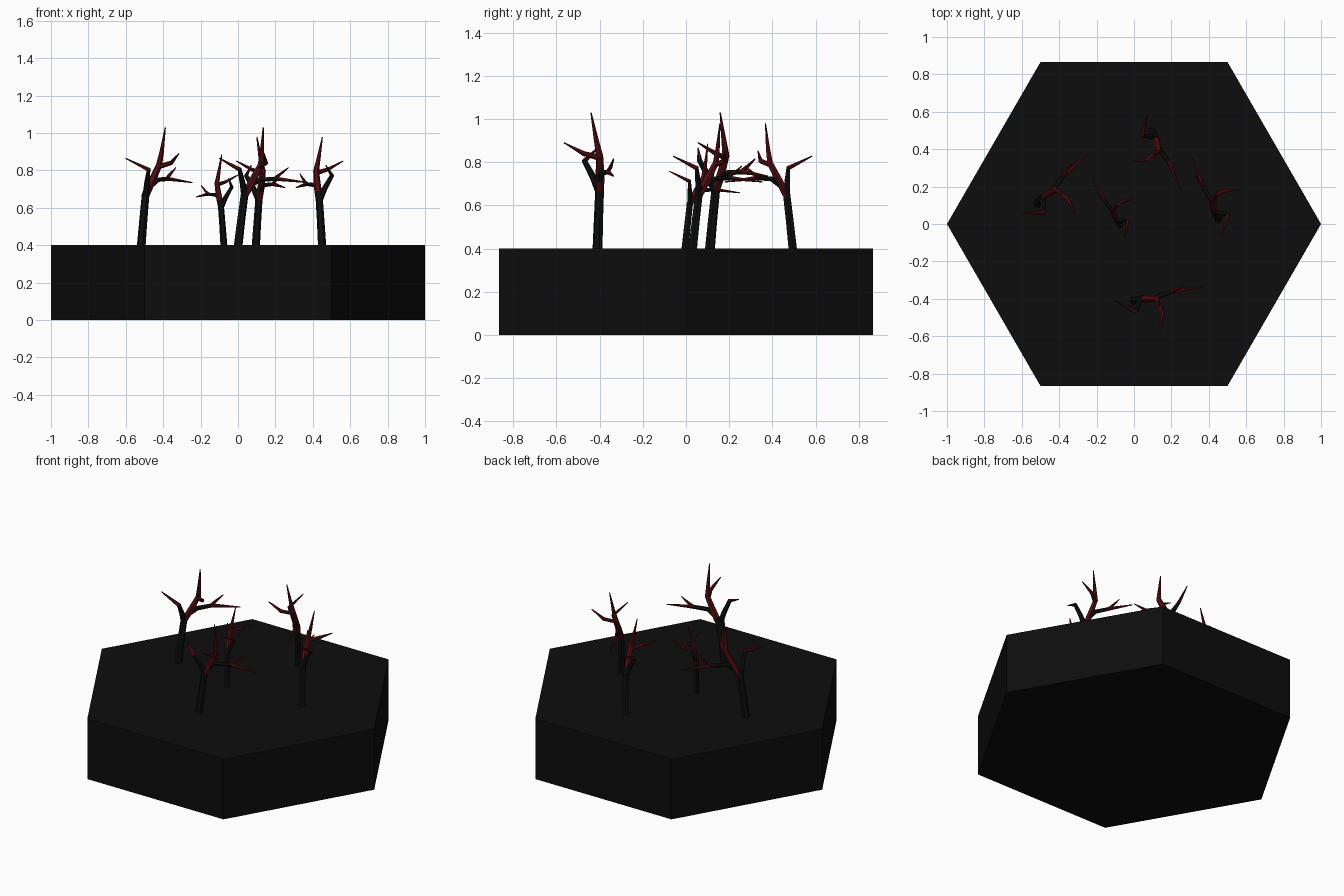
import bpy, bmesh, math
from mathutils import Vector

cube = bpy.data.objects.get("Cube")
if cube:
    bpy.data.objects.remove(cube)


def material(name, rgb):
    m = bpy.data.materials.new(name)
    m.use_nodes = True
    m.diffuse_color = (*rgb, 1)
    bsdf = m.node_tree.nodes["Principled BSDF"]
    bsdf.inputs["Base Color"].default_value = (*rgb, 1)
    bsdf.inputs["Roughness"].default_value = 0.9
    return m


stone = material("charcoal_ground", (0.004, 0.004, 0.004))
bark = material("black_bark", (0.004, 0.005, 0.0045))
red = material("dark_red_branch", (0.085, 0.004, 0.005))
BARK, RED = 0, 1

# Hexagonal ground tile
bpy.ops.mesh.primitive_cylinder_add(vertices=6, radius=1, depth=0.4, location=(0, 0, 0.2),
                                    rotation=(0, 0, math.radians(30)))
tile = bpy.context.object
tile.name = "hex_ground"
tile.data.materials.append(stone)


def limb(bm, path, colours, sides=6):
    """Tapered faceted tube through (x, y, z, radius) points, one colour per segment."""
    pts = [Vector(p[:3]) for p in path]
    rings = []
    for i, p in enumerate(pts):
        a, b = pts[max(i - 1, 0)], pts[min(i + 1, len(pts) - 1)]
        t = (b - a).normalized()
        ref = Vector((0.3, 1, 0.1))
        u = (ref - t * ref.dot(t)).normalized()
        v = t.cross(u)
        ring = []
        for k in range(sides):
            ang = math.tau * k / sides
            ring.append(bm.verts.new(p + (u * math.cos(ang) + v * math.sin(ang)) * path[i][3]))
        rings.append(ring)
    for lo, hi, colour in zip(rings, rings[1:], colours):
        for k in range(sides):
            n = (k + 1) % sides
            bm.faces.new((lo[k], lo[n], hi[n], hi[k])).material_index = colour
    bm.faces.new(rings[0][::-1]).material_index = colours[0]
    bm.faces.new(rings[-1]).material_index = colours[-1]


# Bare tree: trunk, leader, and its side branches
bm = bmesh.new()
limb(bm, [(0, 0, -0.01, .024), (.018, .005, .14, .022), (.035, .01, .27, .021), (.05, .01, .31, .02)],
     [BARK, BARK, BARK])
limb(bm, [(.037, .01, .27, .021), (.075, .012, .34, .021), (.122, .01, .43, .017),
          (.128, -.005, .50, .012), (.135, -.03, .63, .003)], [RED] * 4)
limb(bm, [(.035, .008, .26, .018), (.025, -.02, .33, .016), (.008, -.06, .405, .013),
          (-.10, 0, .465, .003)], [BARK, BARK, RED])
limb(bm, [(.118, .01, .42, .014), (.15, -.065, .44, .012), (.14, -.155, .49, .003)], [RED, RED])
limb(bm, [(.06, .01, .31, .014), (.115, .018, .35, .014), (.205, .05, .355, .012),
          (.375, .075, .335, .003)], [BARK, BARK, RED])
limb(bm, [(.19, .045, .353, .010), (.22, .06, .375, .009), (.27, .075, .415, .003)], [RED, RED])
bmesh.ops.recalc_face_normals(bm, faces=bm.faces)
tree_mesh = bpy.data.meshes.new("bare_tree")
bm.to_mesh(tree_mesh)
bm.free()
tree_mesh.materials.append(bark)
tree_mesh.materials.append(red)

# Five placed trees: x, y, turn in degrees, scale
trees = {
    "front_tree": (0, -.41, 0, 1),
    "right_tree": (-.518, .11, 33, 1),
    "left_tree": (.45, .03, 102, .92),
    "back_tree": (.095, .495, -75, .92),
    "middle_tree": (-.075, -.005, 109, .77),
}
for name, (x, y, turn, size) in trees.items():
    ob = bpy.data.objects.new(name, tree_mesh)
    ob.location = (x, y, 0.4)
    ob.rotation_euler.z = math.radians(turn)
    ob.scale = (size,) * 3
    bpy.context.collection.objects.link(ob)
